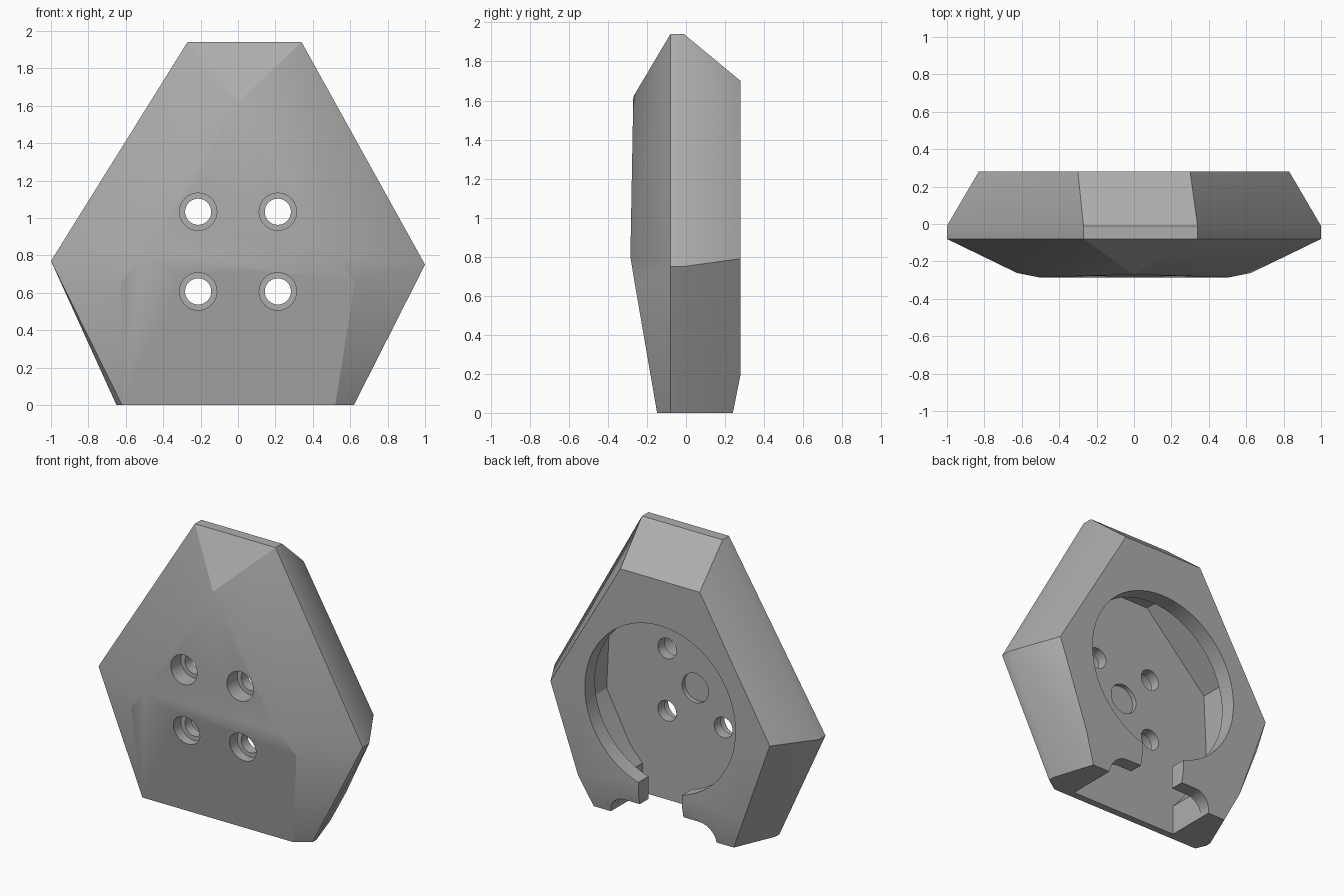
import bpy, bmesh, math

cube = bpy.data.objects.get("Cube")
if cube:
    bpy.data.objects.remove(cube, do_unlink=True)

grey = bpy.data.materials.new("plain grey")
grey.use_nodes = True
grey.diffuse_color = (0.42, 0.42, 0.42, 1)
grey.node_tree.nodes["Principled BSDF"].inputs["Base Color"].default_value = grey.diffuse_color


def add_object(name, bm):
    bmesh.ops.recalc_face_normals(bm, faces=bm.faces)
    mesh = bpy.data.meshes.new(name)
    bm.to_mesh(mesh)
    bm.free()
    mesh.materials.append(grey)
    obj = bpy.data.objects.new(name, mesh)
    bpy.context.collection.objects.link(obj)
    return obj


def hull(name, points):
    bm = bmesh.new()
    for p in points:
        bm.verts.new(p)
    result = bmesh.ops.convex_hull(bm, input=bm.verts)
    loose = [v for v in result["geom_interior"] if isinstance(v, bmesh.types.BMVert)]
    bmesh.ops.delete(bm, geom=loose, context='VERTS')
    bmesh.ops.dissolve_limit(bm, angle_limit=math.radians(0.5), verts=bm.verts, edges=bm.edges)
    return add_object(name, bm)


def prism(name, outline, y0, y1):
    """Extrude an x-z outline along y."""
    bm = bmesh.new()
    face = bm.faces.new([bm.verts.new((x, y0, z)) for x, z in outline])
    moved = bmesh.ops.extrude_face_region(bm, geom=[face])["geom"]
    bmesh.ops.translate(bm, vec=(0, y1 - y0, 0),
                        verts=[g for g in moved if isinstance(g, bmesh.types.BMVert)])
    return add_object(name, bm)


def disc(x, z, r, n):
    return [(x + r * math.cos(math.tau * i / n), z + r * math.sin(math.tau * i / n))
            for i in range(n)]


def mirrored(half):
    return half + [(-x, z) for x, z in reversed(half)]


def cut(body, cutter):
    cutter.hide_render = True
    mod = body.modifiers.new("cut", 'BOOLEAN')
    mod.operation = 'DIFFERENCE'
    mod.solver = 'EXACT'
    mod.object = cutter
    bpy.ops.object.select_all(action='DESELECT')
    bpy.context.view_layer.objects.active = body
    body.select_set(True)
    bpy.ops.object.modifier_apply(modifier=mod.name)
    bpy.data.objects.remove(cutter, do_unlink=True)


# Faceted shell: outer rim band, front facets and back plate
rim = [(-0.27, 1.94), (0.34, 1.94), (1, 0.75), (0.62, 0), (-0.65, 0), (-1, 0.77)]
points = []
for x, z in rim:
    back = -0.04 if z == 0 else -0.01
    points += [(x, -0.08, z), (x, back, z)]
points.append((0, -0.27, 1.62))
for s in (-1, 1):
    points += [(s * 0.51, -0.285, 0.8), (s * 0.625, -0.262, 0.66),
               (0.52 if s > 0 else -0.62, -0.148, 0),
               (s * 0.3, 0.28, 1.7), (s * 0.83, 0.28, 0.79),
               (s * 0.62, 0.28, 0.2), (s * 0.53, 0.24, 0)]
shell = hull("faceted_shell", points)

# Hollow interior, open at the bottom, behind a lip with a round opening
floor_y, lip_y, mid_z = -0.1, 0.17, 0.82
hollow = [(0.4, -0.1), (0.4, 0.2), (0.49, 0.3), (0.67, 0.64), (0.65, 1.08), (0.19, 1.54)]
cut(shell, prism("hollow_cutter", mirrored(hollow), floor_y, lip_y))
cut(shell, prism("opening_cutter", disc(0, mid_z, 0.57, 64), lip_y - 0.03, 0.4))

# Cable slot with rounded notches at the foot of the lip
slot = [(0.4, -0.1)]
slot += [(0.28 + 0.12 * math.cos(a), 0.12 * math.sin(a))
         for a in (math.radians(15 * i) for i in range(7))]
slot += [(0.165, 0.12), (0.165, 0.35)]
cut(shell, prism("slot_cutter", mirrored(slot), lip_y - 0.03, 0.4))

# Four screw holes with counterbores, and a shallow centre recess
for sx in (-1, 1):
    for sz in (-1, 1):
        x, z = sx * 0.213, mid_z + sz * 0.213
        cut(shell, prism("bore_cutter", disc(x, z, 0.1, 32), -0.4, -0.17))
        cut(shell, prism("screw_cutter", disc(x, z, 0.07, 32), -0.3, 0.05))
cut(shell, prism("recess_cutter", disc(0, mid_z, 0.1, 32), floor_y - 0.03, 0.05))

bpy.ops.object.shade_smooth_by_angle(angle=math.radians(25))
